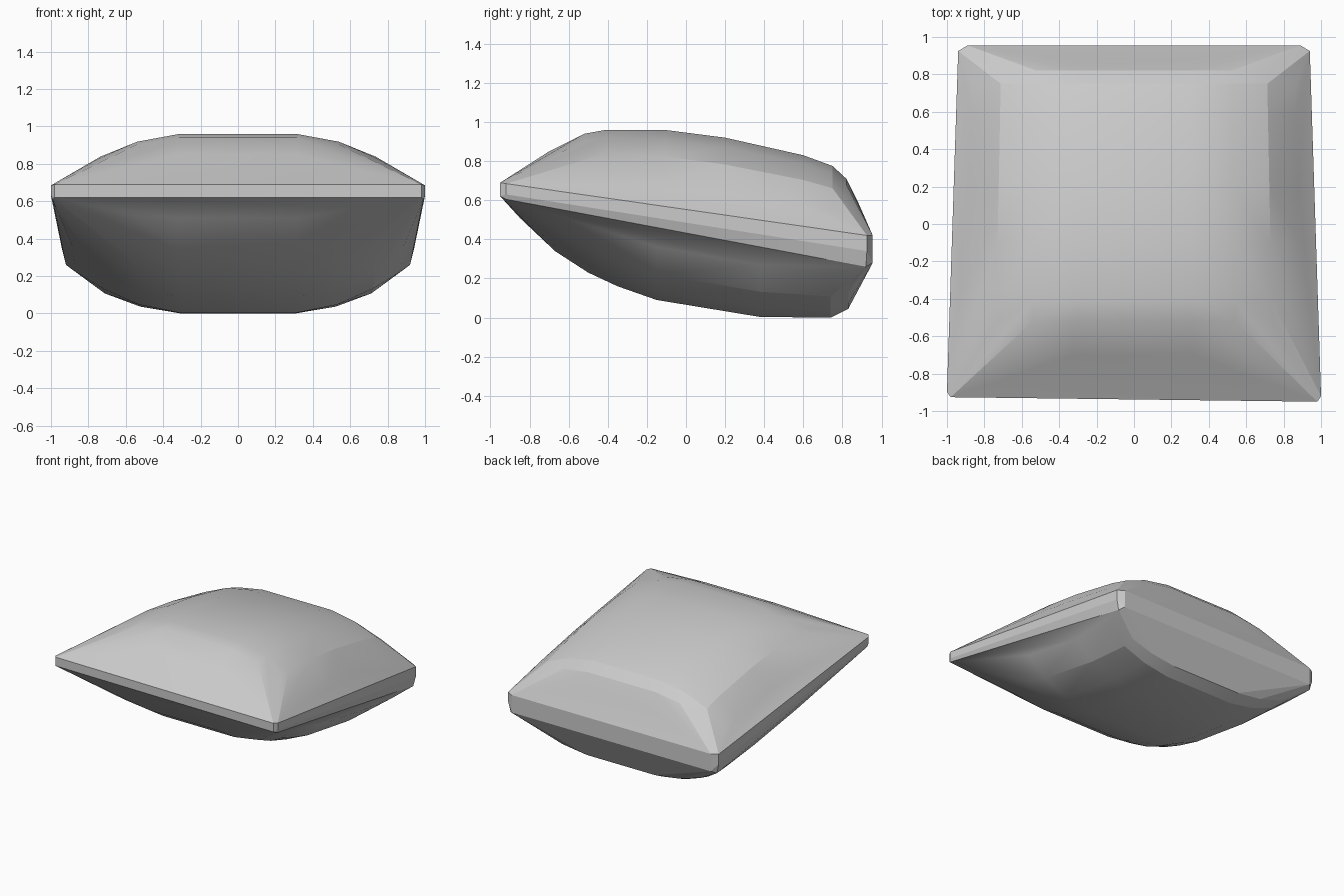
import bpy, bmesh

if "Cube" in bpy.data.objects:
    bpy.data.objects.remove(bpy.data.objects["Cube"])

# centre-line profiles (y, z) from front to back
TOP = [(-0.95, 0.69), (-0.7, 0.85), (-0.52, 0.94), (-0.41, 0.96), (-0.11, 0.96),
       (0.2, 0.92), (0.6, 0.83), (0.75, 0.775), (0.82, 0.71), (0.88, 0.59), (0.955, 0.42)]
BOTTOM = [(-0.95, 0.61), (-0.85, 0.51), (-0.67, 0.34), (-0.5, 0.23), (-0.35, 0.16),
          (-0.15, 0.09), (0.1, 0.05), (0.38, 0.003), (0.74, 0.0), (0.83, 0.045),
          (0.88, 0.14), (0.955, 0.28)]
# sideways swell: fraction of half width, fraction of full height
SWELL = [(0.0, 1.0), (0.32, 1.0), (0.55, 0.88), (0.75, 0.65), (0.91, 0.28)]


def lerp(a, b, y):
    return a + (b - a) * (y + 0.95) / 1.9


def half_width(y):
    return lerp(0.995, 0.945, y)


bm = bmesh.new()

# swollen upper and lower faces of the cushion
for profile, z0, z1 in ((TOP, 0.69, 0.42), (BOTTOM, 0.61, 0.27)):
    for y, z in profile[1:-1]:
        rim = lerp(z0, z1, y)
        for s, g in SWELL:
            for side in (-1, 1):
                bm.verts.new((side * s * half_width(y), y, rim + (z - rim) * g))

# thin seam band with small clipped corners, thicker towards the back
for side in (-1, 1):
    yf = -0.938 - 0.012 * side
    for x, y, z in ((1.0, yf + 0.03, 0.685), (1.0, yf + 0.03, 0.63), (0.99, yf + 0.03, 0.605),
                    (0.98, yf, 0.69), (0.98, yf, 0.62),
                    (0.94, 0.925, 0.42), (0.94, 0.925, 0.34), (0.92, 0.92, 0.26),
                    (0.89, 0.955, 0.42), (0.89, 0.955, 0.28)):
        bm.verts.new((side * x, y, z))

# taut skin over all points
res = bmesh.ops.convex_hull(bm, input=bm.verts[:])
loose = [v for v in bm.verts if not v.link_faces]
bmesh.ops.delete(bm, geom=loose, context='VERTS')
bmesh.ops.recalc_face_normals(bm, faces=bm.faces[:])

mesh = bpy.data.meshes.new("cushion")
bm.to_mesh(mesh)
bm.free()
cushion = bpy.data.objects.new("cushion", mesh)
bpy.context.collection.objects.link(cushion)
bpy.context.view_layer.objects.active = cushion
cushion.select_set(True)
bpy.ops.object.shade_smooth_by_angle(angle=0.2)
